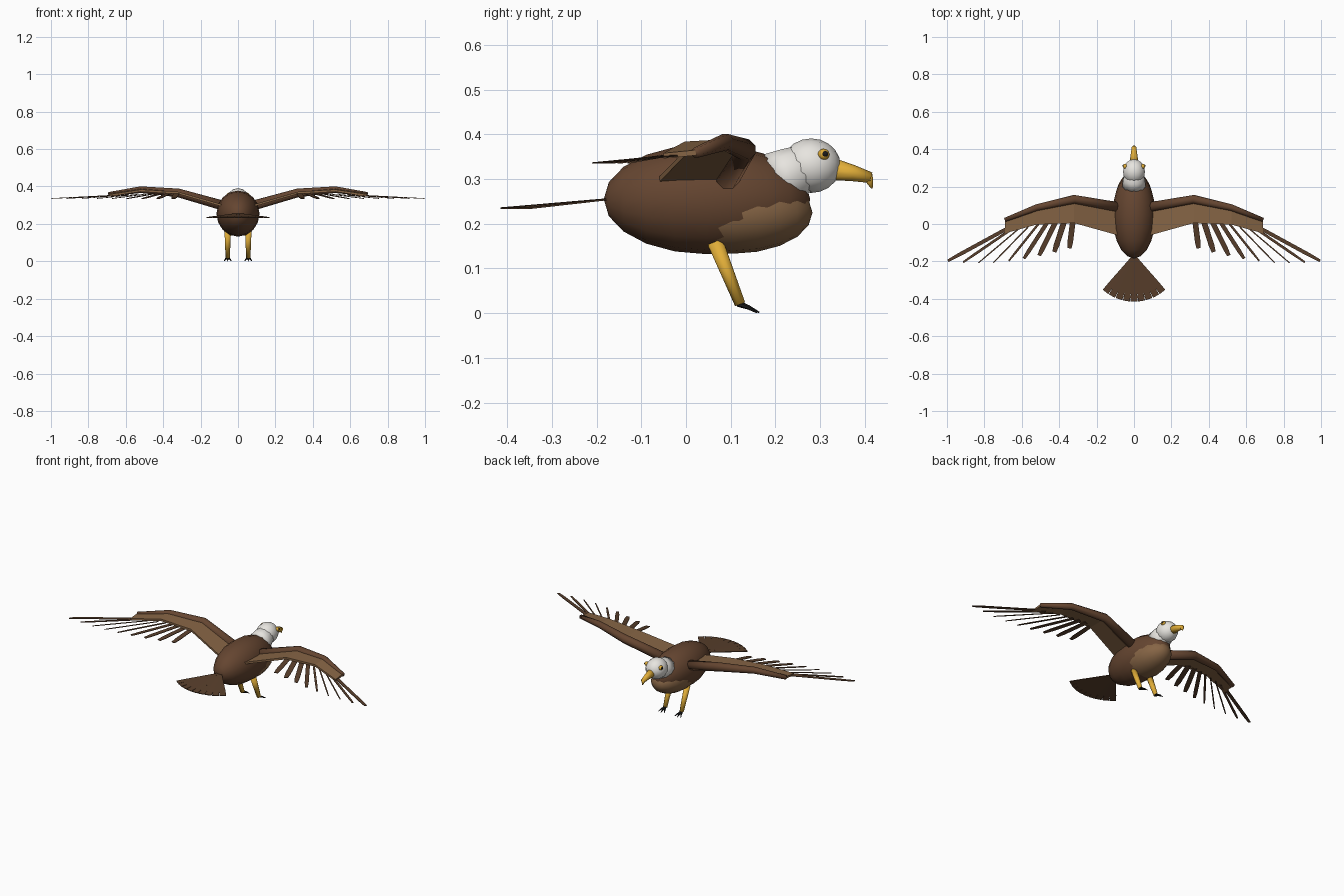
import bpy, bmesh, math
from mathutils import Vector, Matrix

if "Cube" in bpy.data.objects:
    bpy.data.objects.remove(bpy.data.objects["Cube"])


def mat(name, r, g, b):
    m = bpy.data.materials.new(name)
    m.diffuse_color = (r, g, b, 1)
    m.use_nodes = True
    m.node_tree.nodes["Principled BSDF"].inputs["Base Color"].default_value = m.diffuse_color
    return m


BROWN = mat("brown", 0.13, 0.06, 0.03)
TAN = mat("light_brown", 0.24, 0.13, 0.06)
DARK = mat("feather_brown", 0.10, 0.05, 0.025)
WHITE = mat("white", 0.8, 0.78, 0.74)
GOLD = mat("gold", 0.75, 0.42, 0.04)
BLACK = mat("black", 0.01, 0.01, 0.01)


def finish(name, bm, m, smooth=True):
    bmesh.ops.recalc_face_normals(bm, faces=bm.faces)
    me = bpy.data.meshes.new(name)
    bm.to_mesh(me)
    bm.free()
    me.materials.append(m)
    if smooth:
        me.shade_smooth()
    ob = bpy.data.objects.new(name, me)
    bpy.context.collection.objects.link(ob)
    return ob


def ball(name, c, r, m, seg=16, rings=10):
    """Ellipsoid with its poles along y."""
    bm = bmesh.new()
    bmesh.ops.create_uvsphere(bm, u_segments=seg, v_segments=rings, radius=1)
    bm.transform(Matrix.Translation(c) @ Matrix.Diagonal((*r, 1)) @ Matrix.Rotation(math.pi / 2, 4, 'X'))
    return finish(name, bm, m)


def tube(name, pts, radii, m, sides=8, smooth=True):
    """Tapered tube through the points, capped at both ends."""
    bm = bmesh.new()
    pts = [Vector(p) for p in pts]
    rings = []
    for i, (p, r) in enumerate(zip(pts, radii)):
        d = (pts[min(i + 1, len(pts) - 1)] - pts[max(i - 1, 0)]).normalized()
        ref = Vector((0, 0, 1)) if abs(d.z) < 0.9 else Vector((0, 1, 0))
        u = d.cross(ref).normalized()
        v = u.cross(d)
        ang = [2 * math.pi * (k + 0.5) / sides for k in range(sides)]
        rings.append([bm.verts.new(p + r * (math.cos(a) * u + math.sin(a) * v)) for a in ang])
    for a, b in zip(rings, rings[1:]):
        for k in range(sides):
            bm.faces.new((a[k], a[(k + 1) % sides], b[(k + 1) % sides], b[k]))
    bm.faces.new(rings[0])
    bm.faces.new(rings[-1])
    return finish(name, bm, m, smooth and sides > 6)


def sheet(name, left, right, thick, m):
    """Thin slab between two edge lines."""
    bm = bmesh.new()
    rows = []
    for a, b in zip(left, right):
        up = Vector((0, 0, thick / 2))
        a, b = Vector(a), Vector(b)
        rows.append([bm.verts.new(p) for p in (a + up, b + up, b - up, a - up)])
    for p, q in zip(rows, rows[1:]):
        for k in range(4):
            bm.faces.new((p[k], p[(k + 1) % 4], q[(k + 1) % 4], q[k]))
    bm.faces.new(rows[0])
    bm.faces.new(rows[-1])
    return finish(name, bm, m, False)


def lerp(a, b, t):
    return a + (b - a) * t


# Body, belly, neck, head
ball("body", (0, 0.047, 0.255), (0.115, 0.231, 0.123), BROWN)
ball("belly", (0, 0.105, 0.225), (0.104, 0.178, 0.092), TAN)
tube("neck", [(0, 0.20, 0.297), (0, 0.235, 0.312), (0, 0.29, 0.335)], [0.066, 0.061, 0.05], WHITE, 12)
ball("head", (0, 0.28, 0.33), (0.06, 0.066, 0.061), WHITE, 14, 10)

# Beak with hooked tip
tube("beak", [(0, 0.32, 0.324), (0, 0.375, 0.313), (0, 0.414, 0.303)], [0.026, 0.018, 0.012], GOLD, 10)
tube("beak_hook", [(0, 0.407, 0.309), (0, 0.411, 0.295), (0, 0.416, 0.279)], [0.011, 0.009, 0.002], GOLD, 8)

# Tail fan of wedge feathers
for i in range(9):
    a = math.radians((i - 4) * 9.4)
    d = Vector((math.sin(a), -math.cos(a), -0.085))
    s = Vector((math.cos(a), math.sin(a), 0))
    root = Vector((0, -0.165, 0.256))
    mid, tip = root + d * 0.2, root + d * 0.25
    sheet(f"tail_feather_{i + 1}",
          [root - s * 0.004, mid - s * 0.0168, tip - s * 0.0185],
          [root + s * 0.004, mid + s * 0.0168, tip + s * 0.0185], 0.004, DARK)

for side, sx in (("right", 1), ("left", -1)):
    def P(x, y, z):
        return Vector((sx * x, y, z))

    # Eye and pupil
    ball(f"eye_{side}", P(0.047, 0.308, 0.355), (0.013, 0.013, 0.013), GOLD, 10, 8)
    ball(f"pupil_{side}", P(0.056, 0.311, 0.356), (0.006, 0.007, 0.007), BLACK, 8, 6)

    # Wing arm and covert slab
    lead = [P(0.08, 0.09, 0.298), P(0.32, 0.132, 0.366), P(0.52, 0.088, 0.383), P(0.69, 0.022, 0.359)]
    trail = [P(0.08, -0.062, 0.297), P(0.32, 0.005, 0.366), P(0.52, -0.003, 0.378), P(0.69, -0.05, 0.352)]
    tube(f"wing_arm_{side}", lead, [0.028, 0.025, 0.019, 0.012], BROWN, 8)
    sheet(f"wing_coverts_{side}", lead, trail, 0.012, TAN)

    # Flight feathers, swinging outward toward the tip
    widths = [0.03, 0.03, 0.027, 0.022, 0.012, 0.007, 0.007, 0.014, 0.02]
    for i, w in enumerate(widths):
        t = i / 8
        root = P(lerp(0.325, 0.67, t), lerp(0.03, -0.02, t ** 2), lerp(0.365, 0.353, t))
        tip = P(lerp(0.345, 0.995, t), -0.13 - 0.085 * math.sin(min(t * 1.9, 1.55)) + 0.018 * t ** 4, 0.336)
        d = (tip - root).normalized()
        s = d.cross(Vector((0, 0, 1))).normalized() * w / 2
        mid = root.lerp(tip, 0.8)
        sheet(f"flight_feather_{side}_{i + 1}", [root - s, mid - s, tip - s * 0.7],
              [root + s, mid + s, tip + s * 0.7], 0.003, DARK)

    # Leg and clawed toes
    tube(f"leg_{side}", [P(0.055, 0.065, 0.16), P(0.055, 0.121, 0.02)], [0.018, 0.012], GOLD, 10)
    for k in (-1, 0, 1):
        tube(f"talon_{side}_{k + 2}",
             [P(0.055, 0.117, 0.021), P(0.055 + k * 0.01, 0.14, 0.013), P(0.055 + k * 0.02, 0.164 - abs(k) * 0.006, 0.0015)],
             [0.007, 0.005, 0.0015], BLACK, 6)
